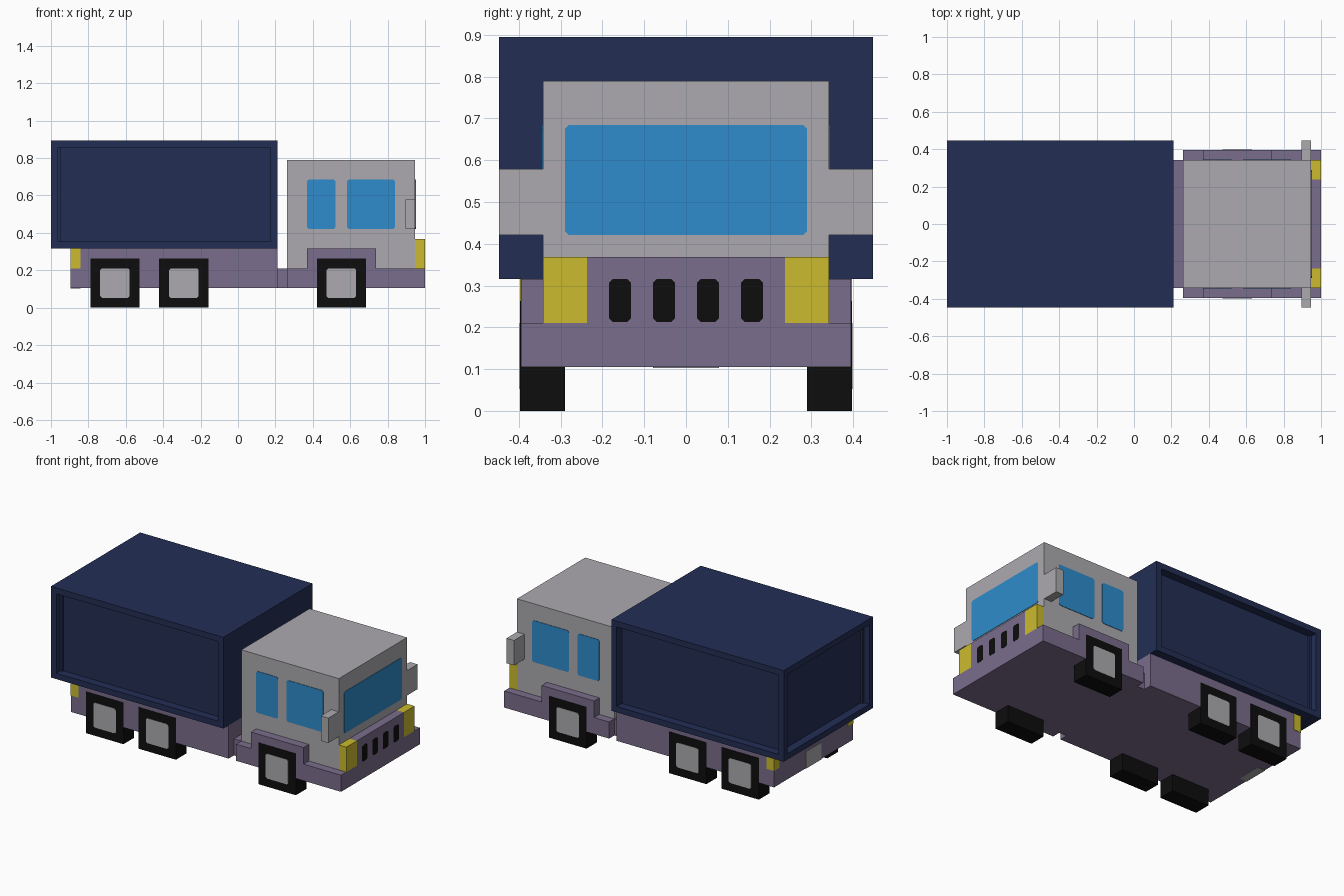
import bpy, bmesh

if "Cube" in bpy.data.objects:
    bpy.data.objects.remove(bpy.data.objects["Cube"])

V = 1 / 19  # one block unit


def material(name, rgb):
    lin = [((c / 255 + 0.055) / 1.055) ** 2.4 if c > 10 else c / 255 / 12.92 for c in rgb]
    m = bpy.data.materials.new(name)
    m.diffuse_color = (*lin, 1)
    m.use_nodes = True
    m.node_tree.nodes["Principled BSDF"].inputs["Base Color"].default_value = m.diffuse_color
    return m


NAVY = material("navy", (34, 46, 84))
GREY = material("light grey", (172, 170, 175))
PURPLE = material("dusty purple", (122, 109, 140))
YELLOW = material("yellow", (203, 187, 46))
BLUE = material("window blue", (46, 140, 204))
BLACK = material("black", (13, 13, 13))


def finish(name, bm, mat):
    bmesh.ops.recalc_face_normals(bm, faces=bm.faces)
    me = bpy.data.meshes.new(name)
    bm.to_mesh(me)
    bm.free()
    me.materials.append(mat)
    ob = bpy.data.objects.new(name, me)
    bpy.context.collection.objects.link(ob)
    return ob


def box_bm(x, y, z):
    bm = bmesh.new()
    bmesh.ops.create_cube(bm, size=1)
    for v in bm.verts:
        v.co = [lo + (c + 0.5) * (hi - lo) for c, (lo, hi) in zip(v.co, (x, y, z))]
    return bm


def box(name, x, y, z, mat):
    return finish(name, box_bm(x, y, z), mat)


def plate(name, axis, at, h, z, mat, cut=0.009, t=0.003):
    """Thin painted panel with clipped corners, facing along x or y."""
    (a, b), (c, d) = h, z
    pts = [(a + cut, c), (b - cut, c), (b, c + cut), (b, d - cut),
           (b - cut, d), (a + cut, d), (a, d - cut), (a, c + cut)]
    s = t if at > 0 else -t
    bm = bmesh.new()
    rings = [[bm.verts.new((o, u, w) if axis == "x" else (u, o, w)) for u, w in pts]
             for o in (at - s, at + s)]
    for r in rings:
        bm.faces.new(r)
    for i in range(8):
        j = (i + 1) % 8
        bm.faces.new((rings[0][i], rings[0][j], rings[1][j], rings[1][i]))
    return finish(name, bm, mat)


# Cargo box with recessed panels on both sides and the back
bm = box_bm((-1, 4 * V), (-8.5 * V, 8.5 * V), (6 * V, 17 * V))
bm.normal_update()
for f in [f for f in bm.faces if abs(f.normal.y) > 0.9 or f.normal.x < -0.9]:
    bmesh.ops.inset_individual(bm, faces=[f], thickness=V, depth=0)
    n = f.normal.copy()
    bmesh.ops.inset_individual(bm, faces=[f], thickness=0, depth=0)
    bmesh.ops.translate(bm, verts=f.verts[:], vec=-n * V * 0.99)
finish("cargo_box", bm, NAVY)

# Chassis
W = 7.5 * V
box("rear_chassis", (-17 * V, 4 * V), (-W, W), (2 * V, 6 * V), PURPLE)
box("coupling", (4 * V, 5 * V), (-6.5 * V, 6.5 * V), (2 * V, 4 * V), PURPLE)
box("cab_base", (5 * V, 1), (-W, W), (2 * V, 4 * V), PURPLE)

# Cab, grille and windscreen
box("cab", (5 * V, 18 * V), (-6.5 * V, 6.5 * V), (4 * V, 15 * V), GREY)
box("grille", (18 * V, 1), (-4.5 * V, 4.5 * V), (4 * V, 7 * V), PURPLE)
plate("windscreen", "x", 18 * V, (-5.5 * V, 5.5 * V), (8 * V, 13 * V), BLUE)
for i in range(4):
    y = (i - 1.5) * 2 * V
    plate("grille_slot", "x", 1, (y - V / 2, y + V / 2), (4.05 * V, 6 * V), BLACK, t=0.001)

# Rear number plate
box("rear_plate", (-17 * V - 0.002, -16 * V), (-1.5 * V, 1.5 * V), (2 * V - 0.002, 4 * V), GREY)

# Parts repeated on both sides
for side, s in (("right", -1), ("left", 1)):
    def span(a, b):
        return tuple(sorted((s * a, s * b)))
    box(side + "_fender", (7 * V, 14 * V), span(6.5 * V, W), (4 * V, 6 * V), PURPLE)
    box(side + "_headlight", (18 * V, 1), span(4.5 * V, 6.5 * V), (4 * V, 7 * V), YELLOW)
    box(side + "_mirror", (17 * V, 18 * V), span(6.5 * V, 8.5 * V), (8 * V, 11 * V), GREY)
    box(side + "_tail_light", (-17 * V - 0.002, -16 * V), span(6.5 * V, W + 0.002),
        (4 * V, 6 * V), YELLOW)
    plate(side + "_rear_window", "y", s * 6.5 * V, (7 * V, 9.9 * V), (8 * V, 13 * V), BLUE)
    plate(side + "_front_window", "y", s * 6.5 * V, (11.05 * V, 15.95 * V), (8 * V, 13 * V), BLUE)
    for x in (-15, -8, 8):
        box(side + "_wheel", (x * V, (x + 5) * V), span(5.5 * V, W + 0.002), (0, 5 * V), BLACK)
        plate(side + "_hub", "y", s * (W + 0.002), ((x + 1) * V, (x + 4) * V),
              (V, 4 * V), GREY, t=0.002)
